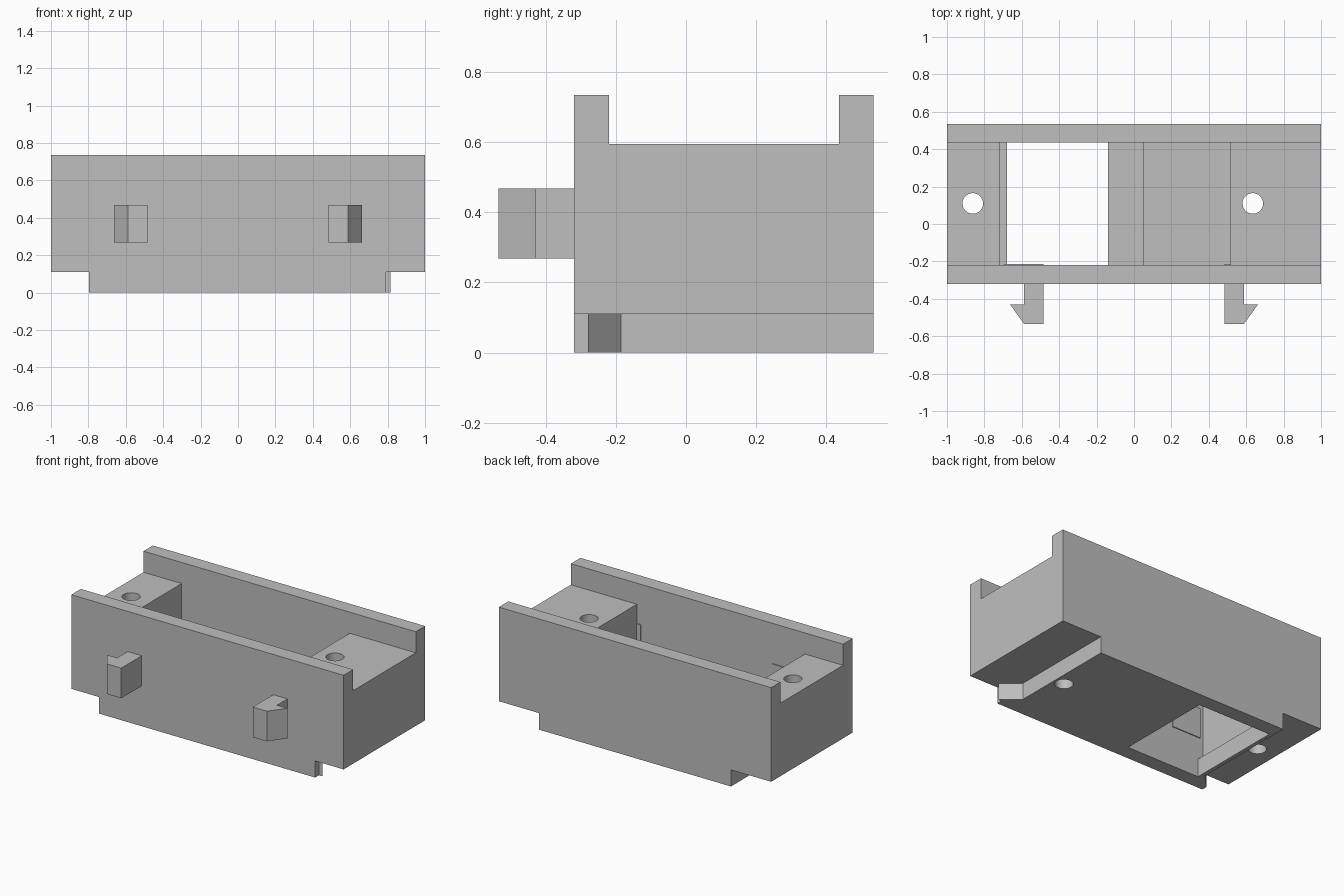
import bpy, bmesh
from mathutils import Vector

if "Cube" in bpy.data.objects:
    bpy.data.objects.remove(bpy.data.objects["Cube"], do_unlink=True)

grey = bpy.data.materials.new("plain_grey")
grey.use_nodes = True
grey.diffuse_color = (0.52, 0.52, 0.52, 1)
grey.node_tree.nodes["Principled BSDF"].inputs["Base Color"].default_value = (0.52, 0.52, 0.52, 1)


def prism(name, profile, lo, hi, axis="z"):
    """Extrude a profile: (x, y) along z, or (x, z) along y."""
    def place(p, h):
        return (p[0], p[1], h) if axis == "z" else (p[0], h, p[1])
    bm = bmesh.new()
    face = bm.faces.new([bm.verts.new(place(p, lo)) for p in profile])
    out = bmesh.ops.extrude_face_region(bm, geom=[face])
    moved = [g for g in out["geom"] if isinstance(g, bmesh.types.BMVert)]
    shift = Vector(place((0, 0), hi - lo))
    bmesh.ops.translate(bm, verts=moved, vec=shift)
    bmesh.ops.recalc_face_normals(bm, faces=bm.faces)
    mesh = bpy.data.meshes.new(name)
    bm.to_mesh(mesh)
    bm.free()
    mesh.materials.append(grey)
    ob = bpy.data.objects.new(name, mesh)
    bpy.context.collection.objects.link(ob)
    return ob


def rect(x0, y0, x1, y1):
    return [(x0, y0), (x1, y0), (x1, y1), (x0, y1)]


def cut(target, cutter):
    cutter.hide_render = True
    mod = target.modifiers.new("cut", "BOOLEAN")
    mod.operation, mod.solver, mod.object = "DIFFERENCE", "EXACT", cutter
    bpy.context.view_layer.objects.active = target
    bpy.ops.object.modifier_apply(modifier=mod.name)
    bpy.data.objects.remove(cutter, do_unlink=True)


# Housing block
housing = prism("housing", rect(-1, -0.32, 1, 0.535), 0, 0.735)

# Channel, stepped well and floor opening, leaving the two long walls
well = [(-1.1, 0.595), (-0.72, 0.595), (-0.72, 0.12), (-0.68, 0.12), (-0.68, -0.1),
        (-0.14, -0.1), (-0.14, 0.12), (0.05, 0.12), (0.05, 0.355), (0.515, 0.355),
        (0.515, 0.595), (1.1, 0.595), (1.1, 0.9), (-1.1, 0.9)]
cut(housing, prism("well_cutter", well, -0.22, 0.437, "y"))

# Undercut ends, with a small hooked corner at the front of the foot
left_end = [(0.79, -0.4), (0.79, -0.28), (0.815, -0.28), (0.705, -0.185),
            (0.705, 0.6), (1.1, 0.6), (1.1, -0.4)]
right_end = [(-0.797, -0.4), (-0.797, -0.28), (-0.705, -0.185),
             (-0.705, 0.6), (-1.1, 0.6), (-1.1, -0.4)]
for end in (left_end, right_end):
    cut(housing, prism("end_cutter", end, -0.1, 0.11))

# Screw holes through the end blocks
for x in (-0.862, 0.635):
    bpy.ops.mesh.primitive_cylinder_add(vertices=48, radius=0.055, depth=2, location=(x, 0.11, 0.4))
    cut(housing, bpy.context.object)

# Snap hooks on the front, with their thin pads on the inside of the wall
hook = [(0.483, -0.315), (0.483, -0.535), (0.587, -0.535), (0.663, -0.43),
        (0.587, -0.43), (0.587, -0.315)]
for side, s in (("left", 1), ("right", -1)):
    prism(side + "_hook", [(s * x, y) for x, y in hook], 0.268, 0.468)
    prism(side + "_hook_pad", [(s * x, y) for x, y in rect(0.483, -0.225, 0.695, -0.214)],
          0.268, 0.468)
